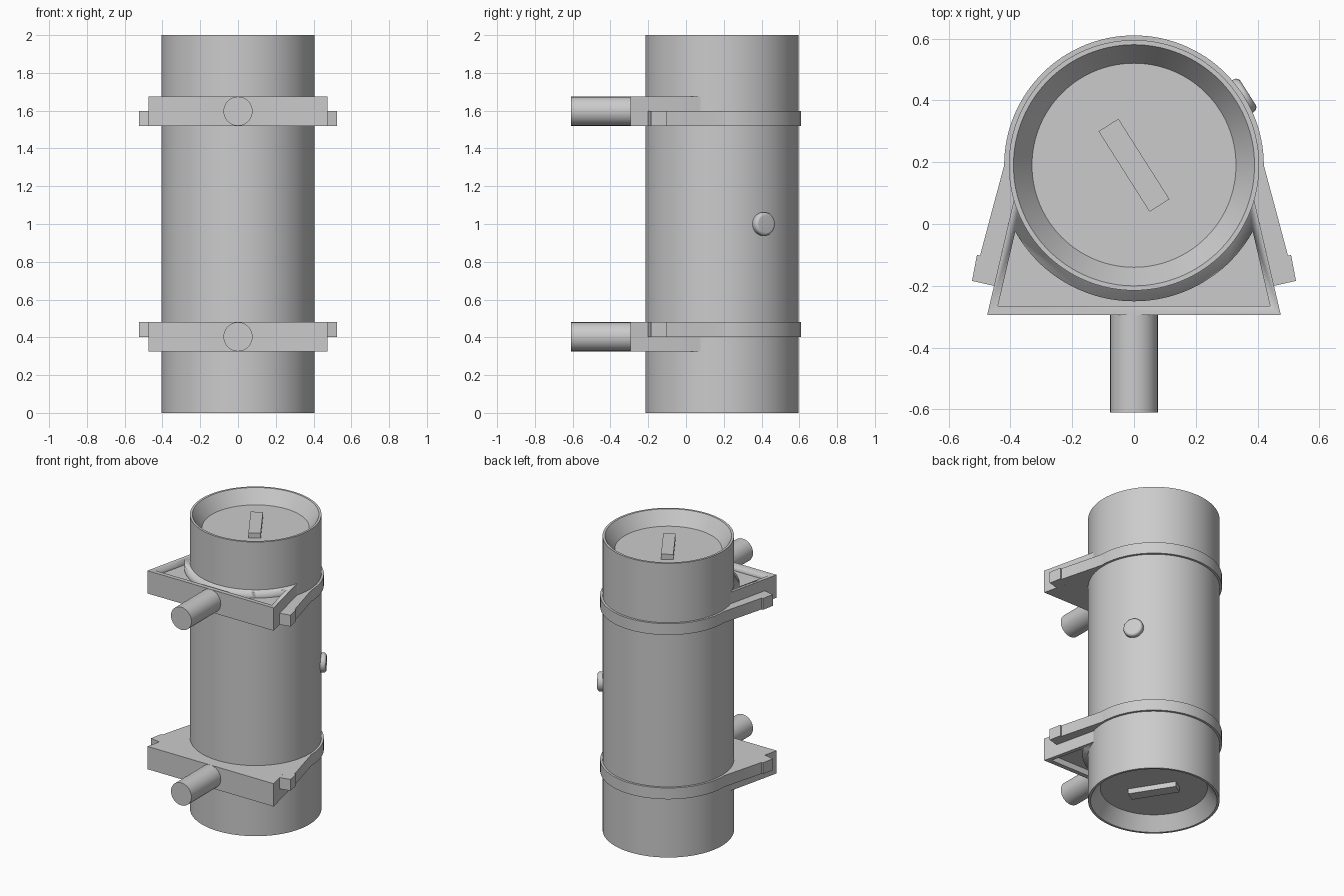
import bpy, bmesh
from math import radians, sin, cos, pi, atan2
from mathutils import Matrix, Vector

cube = bpy.data.objects.get("Cube")
if cube:
    bpy.data.objects.remove(cube, do_unlink=True)

grey = bpy.data.materials.new("plain grey")
grey.use_nodes = True
colour = (0.6, 0.6, 0.6, 1)
grey.diffuse_color = colour
grey.node_tree.nodes["Principled BSDF"].inputs["Base Color"].default_value = colour

AXIS_Y = 0.19       # the tube axis stands at x = 0, y = AXIS_Y
TURN = radians(32.4)  # heading of the side button


def finish(name, bm):
    """Turn a bmesh into a smooth object with sharp edges kept."""
    bmesh.ops.recalc_face_normals(bm, faces=bm.faces)
    mesh = bpy.data.meshes.new(name)
    bm.to_mesh(mesh)
    bm.free()
    mesh.shade_smooth()
    mesh.set_sharp_from_angle(angle=radians(30))
    mesh.materials.append(grey)
    obj = bpy.data.objects.new(name, mesh)
    bpy.context.collection.objects.link(obj)
    return obj


def lathe(name, profile, matrix, steps=96):
    """Revolve (radius, height) points about z, then place by matrix."""
    bm = bmesh.new()
    verts = [bm.verts.new((r, 0, z)) for r, z in profile]
    edges = [bm.edges.new(pair) for pair in zip(verts, verts[1:])]
    bmesh.ops.spin(bm, geom=verts + edges, cent=(0, 0, 0), axis=(0, 0, 1),
                   angle=2 * pi, steps=steps, use_merge=True)
    bmesh.ops.remove_doubles(bm, verts=bm.verts, dist=1e-5)
    bm.transform(matrix)
    return finish(name, bm)


def prism(name, outline, z0, z1):
    """Extrude an xy outline between two heights."""
    bm = bmesh.new()
    face = bm.faces.new([bm.verts.new((x, y, z0)) for x, y in outline])
    top = bmesh.ops.extrude_face_region(bm, geom=[face])["geom"]
    bmesh.ops.translate(bm, vec=(0, 0, z1 - z0),
                        verts=[v for v in top if isinstance(v, bmesh.types.BMVert)])
    return finish(name, bm)


def arc(radius, start, end, steps):
    angles = [start + (end - start) * i / steps for i in range(steps + 1)]
    return [(radius * cos(a), AXIS_Y + radius * sin(a)) for a in angles]


def both_sides(right):
    """Close a right-hand point run with its mirror image."""
    return right + [(-x, y) for x, y in reversed(right)]


# Tube with a conical recess at each end
half = [(0, 1.91), (0.33, 1.91), (0.39, 2), (0.405, 2)]
lathe("tube", half + [(r, 2 - z) for r, z in reversed(half)],
      Matrix.Translation((0, AXIS_Y, 0)), 128)

# Round button on the left rear of the tube
cap = [(0.062, 0.36), (0.062, 0.418)]
cap += [(0.045 + 0.017 * cos(a), 0.42 + 0.017 * sin(a))
        for a in (radians(15 * i) for i in range(7))]
heading = Vector((cos(TURN), sin(TURN), 0)).to_track_quat('Z', 'Y').to_matrix().to_4x4()
lathe("side_button", cap + [(0, 0.437)],
      Matrix.Translation((0, AXIS_Y, 1)) @ heading, 48)

PLATE_EDGE = [(0.475, -0.295), (0.3625, AXIS_Y)]

for label, level in (("upper", lambda z: z), ("lower", lambda z: 2 - z)):
    # Grip bar in the end recess
    bm = bmesh.new()
    bmesh.ops.create_cube(bm, size=1)
    bm.transform(Matrix.Translation((0, AXIS_Y, level(1.92)))
                 @ Matrix.Rotation(TURN, 4, 'Z')
                 @ Matrix.Diagonal((0.076, 0.308, 0.05, 1)))
    finish(label + "_grip_bar", bm)

    # Bracket plate with a shallow pocket
    plate = prism(label + "_bracket", both_sides(PLATE_EDGE), level(1.52), level(1.675))
    corner = atan2(-0.025 - AXIS_Y, 0.385)
    pocket = [(-0.44, -0.265), (0.44, -0.265)] + arc(0.44, corner, -pi - corner, 48)
    cutter = prism(label + "_pocket_cutter", pocket, level(1.635), level(1.75))
    cutter.hide_render = True
    cutter.hide_viewport = True
    cut = plate.modifiers.new("pocket", 'BOOLEAN')
    cut.operation = 'DIFFERENCE'
    cut.solver = 'EXACT'
    cut.object = cutter

    # Clamp strap around the back, with flared ends and small ears
    flare = [(0.3625, AXIS_Y), (0.453, -0.2), (0.524, -0.184),
             (0.508, -0.1), (0.498, -0.102)]
    strap = flare + arc(0.42, 0, pi, 64) + [(-x, y) for x, y in reversed(flare)]
    prism(label + "_strap", strap, level(1.52), level(1.597))

    # Mounting rod
    rod = Matrix.Translation((0, 0, level(1.597))) @ Matrix.Rotation(pi / 2, 4, 'X')
    lathe(label + "_rod", [(0, 0.28), (0.077, 0.28), (0.077, 0.61), (0, 0.61)], rod, 48)
